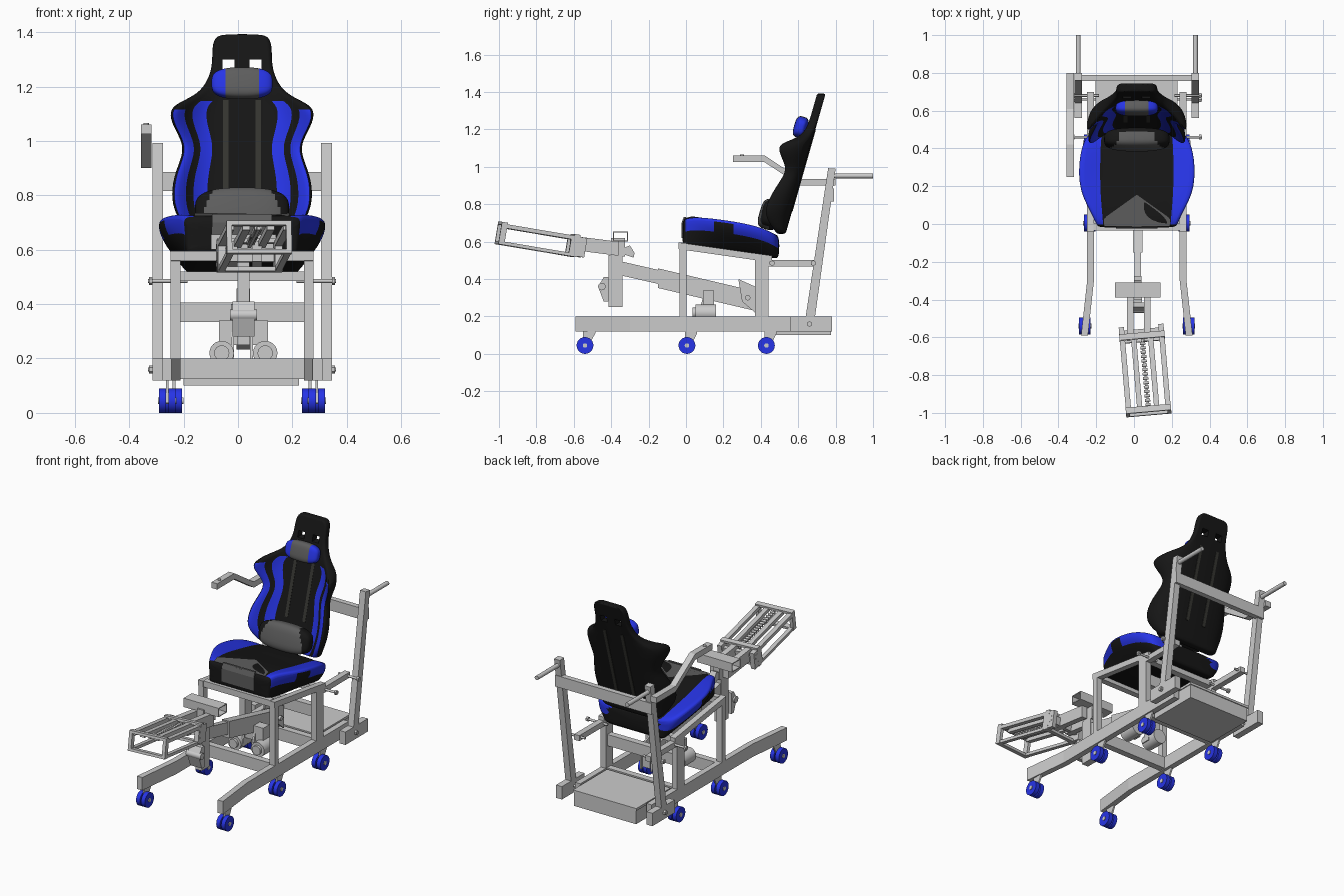
import bpy, bmesh, math
from mathutils import Matrix, Vector

if "Cube" in bpy.data.objects:
    bpy.data.objects.remove(bpy.data.objects["Cube"])

CX = 0.015  # symmetry plane of the chair

def material(name, rgb):
    m = bpy.data.materials.new(name)
    m.diffuse_color = (*rgb, 1)
    m.use_nodes = True
    m.node_tree.nodes["Principled BSDF"].inputs["Base Color"].default_value = m.diffuse_color
    return m

BLACK = material("black_fabric", (0.008, 0.008, 0.008))
BLUE = material("blue_fabric", (0.02, 0.035, 0.8))
DARK = material("grey_fabric", (0.11, 0.11, 0.11))
STRIPE = material("dark_stripe", (0.035, 0.035, 0.03))

def finish(name, bm, mats=(), smooth=False, subsurf=0):
    bmesh.ops.recalc_face_normals(bm, faces=bm.faces)
    me = bpy.data.meshes.new(name)
    bm.to_mesh(me)
    bm.free()
    ob = bpy.data.objects.new(name, me)
    bpy.context.collection.objects.link(ob)
    for m in mats:
        me.materials.append(m)
    if subsurf:
        ob.modifiers.new("round", "SUBSURF").levels = subsurf
        ob.modifiers["round"].render_levels = subsurf
    if smooth:
        bpy.context.view_layer.objects.active = ob
        ob.select_set(True)
        bpy.ops.object.shade_smooth_by_angle(angle=math.radians(40))
        ob.select_set(False)
    return ob

def box(name, lo, hi, mat=None, M=Matrix()):
    lo, hi = Vector(lo), Vector(hi)
    bm = bmesh.new()
    bmesh.ops.create_cube(bm, size=1, matrix=M @ Matrix.Translation((lo + hi) / 2) @ Matrix.Diagonal((*(hi - lo), 1)))
    return finish(name, bm, [mat] if mat else [])

def prism(name, pts, axis, a, b, mat=None):
    """Extrude a 2D outline along x (outline is y,z), y (x,z) or z (x,y)."""
    put = {"x": lambda u, v, t: (t, u, v), "y": lambda u, v, t: (u, t, v), "z": lambda u, v, t: (u, v, t)}[axis]
    bm = bmesh.new()
    lo = [bm.verts.new(put(*p, a)) for p in pts]
    hi = [bm.verts.new(put(*p, b)) for p in pts]
    bm.faces.new(lo)
    bm.faces.new(hi)
    for i in range(len(pts)):
        j = (i + 1) % len(pts)
        bm.faces.new((lo[i], lo[j], hi[j], hi[i]))
    return finish(name, bm, [mat] if mat else [])

def strip(name, path, h, x0, x1, mat=None):
    """Bent flat tube: y,z centre line with vertical depth h."""
    return prism(name, [(y, z + h / 2) for y, z in path] + [(y, z - h / 2) for y, z in reversed(path)], "x", x0, x1, mat)

def rod(name, p, q, r, mat=None, n=24):
    p, q = Vector(p), Vector(q)
    bm = bmesh.new()
    rot = (q - p).to_track_quat("Z", "Y").to_matrix().to_4x4()
    bmesh.ops.create_cone(bm, cap_ends=True, segments=n, radius1=r, radius2=r, depth=(q - p).length,
                          matrix=Matrix.Translation((p + q) / 2) @ rot)
    return finish(name, bm, [mat] if mat else [], smooth=True)

def loft(name, rings, pick, mats, subsurf=2):
    bm = bmesh.new()
    rows = [[bm.verts.new(p) for p in r] for r in rings]
    n = len(rows[0])
    for i in range(len(rows) - 1):
        for j in range(n):
            k = (j + 1) % n
            bm.faces.new((rows[i][j], rows[i][k], rows[i + 1][k], rows[i + 1][j])).material_index = pick(i, j)
    bm.faces.new(rows[0])
    bm.faces.new(rows[-1])
    return finish(name, bm, mats, True, subsurf)

def pillow(name, centre, size, tilt, pick, mats):
    bm = bmesh.new()
    bmesh.ops.create_uvsphere(bm, u_segments=32, v_segments=32, radius=1, matrix=Matrix.Rotation(math.pi / 2, 4, "Y"))
    for v in bm.verts:   # square the ends off
        v.co = [math.copysign(abs(c) ** e, c) for c, e in zip(v.co, (0.8, 0.6, 0.6))]
    for f in bm.faces:
        f.material_index = pick(f.calc_center_median())
    bm.transform(Matrix.Translation(centre) @ Matrix.Rotation(tilt, 4, "X") @ Matrix.Diagonal((*size, 1)))
    return finish(name, bm, mats, True)

# --- base frame, legs, posts and casters on both sides ---
for s, side in ((-1, "left"), (1, "right")):
    X = lambda d: CX + s * d
    prism("base_rail_" + side, [(X(.227), .69), (X(.227), -.3), (X(.259), -.59), (X(.295), -.59), (X(.263), -.3), (X(.263), .69)], "z", .12, .2)
    box("front_leg_" + side, (X(.245) - .018, -.035, .2), (X(.245) + .018, .002, .57))
    box("rear_leg_" + side, (X(.245) - .018, .37, .2), (X(.245) + .018, .44, .52))
    strip("seat_rail_" + side, [(-.04, .578), (.46, .507)], .036, X(.245) - .018, X(.245) + .018)
    box("link_bar_" + side, (X(.245) - .018, .43, .468), (X(.245) + .018, .70, .502))
    box("rear_bracket_" + side, (X(.31) - .02, .56, .12), (X(.31) + .02, .78, .2))
    prism("rear_post_" + side, [(.64, .2), (.69, .2), (.80, .99), (.76, .993)], "x", X(.31) - .02, X(.31) + .02)
    rod("push_handle_" + side, (X(.31), .77, .952), (X(.31), 1, .952), .013)
    for y, z in ((.66, .16), (.68, .485), (.46, .485)):
        rod("bolt_" + side, (X(.2), y, z), (X(.345), y, z), .007, n=12)
        rod("bolt_head_" + side, (X(.33), y, z), (X(.342), y, z), .015, n=6)
    for y, d in ((-.54, .275), (.005, .25), (.43, .25)):
        for o in (-.017, .017):
            rod("caster_wheel_" + side, (X(d + o) - .013, y, .045), (X(d + o) + .013, y, .045), .045, BLUE)
        rod("caster_axle_" + side, (X(d) - .034, y, .045), (X(d) + .034, y, .045), .012)
        prism("caster_fork_" + side, [(y - .015, .04), (y + .015, .035), (y + .055, .11), (y + .055, .122), (y - .01, .122), (y - .01, .1)], "x", X(d) - .005, X(d) + .005)

# cross members
box("base_crossbar_front", (-.215, -.02, .125), (.245, .02, .2))
box("base_crossbar_rear", (-.215, .39, .125), (.245, .43, .2))
box("middle_crossbar", (-.215, .385, .335), (.245, .425, .405))
box("front_seat_crossbar", (-.215, -.035, .558), (.245, .002, .596))
box("rear_seat_crossbar", (-.215, .40, .485), (.245, .44, .52))
box("push_crossbar", (-.315, .757, .815), (.345, .79, .885))
box("rear_box", (-.2, .45, .10), (.225, .775, .185))
box("rear_box_lid", (-.205, .445, .185), (.23, .78, .2))
strip("armrest", [(.25, 1.043), (.42, 1.043), (.61, .918), (.80, .918)], .036, -.357, -.318)
rod("armrest_hole_plug", (-.338, .3, 1.04), (-.338, .3, 1.066), .01)

# --- lifting beam and actuator ---
strip("inner_beam", [(-.36, .46), (.34, .30)], .075, .003, .037)
strip("outer_beam", [(-.15, .405), (.36, .285)], .105, -.005, .045)
box("beam_column", (-.002, -.415, .25), (.042, -.34, .53))
box("column_head", (-.002, -.40, .52), (.042, -.325, .62))
prism("column_clamp", [(-.47, .36), (-.44, .41), (-.415, .41), (-.415, .28), (-.44, .28)], "x", -.02, .06)
rod("clamp_knob", (-.03, -.45, .36), (.07, -.45, .36), .02)
prism("rear_hook", [(-.325, .57), (-.30, .58), (-.275, .54), (-.28, .515), (-.325, .53)], "x", 0, .04)
for x in (-.02, .05):   # pivot plates under the beam
    prism("beam_strut", [(.06, .2), (.11, .2), (.15, .33), (.10, .33)], "x", x - .006, x + .006)
    prism("pivot_plate", [(.28, .4), (.37, .36), (.37, .22), (.3, .28)], "x", x - .005, x + .005)
rod("pivot_pin", (-.04, .33, .3), (.07, .33, .3), .014)
box("actuator_block", (-.07, .09, .25), (.11, .15, .34))
for x in (-.06, .10):
    rod("actuator_motor", (x, .05, .22), (x, .16, .22), .045)
    rod("motor_cap", (x, .035, .22), (x, .05, .22), .028)

# open cross tube on top of the column
for lo, hi in (((-.39, .60), (-.31, .605)), ((-.39, .65), (-.31, .655)), ((-.39, .60), (-.385, .655)), ((-.315, .60), (-.31, .655))):
    box("cross_tube_wall", (-.10, *lo), (.14, *hi))

# --- foot rack, tilted up and turned slightly ---
for x in (-.02, .07):
    strip("rack_support", [(-.62, .595), (-.36, .562)], .075, x - .018, x + .018)
R = Matrix.Translation((.042, -.59, .577)) @ Matrix.Rotation(math.radians(5), 4, "Z") @ Matrix.Rotation(math.radians(-9.5), 4, "X")
for y in (-.01, -.405):
    for z in (-.06, .045):
        box("rack_end_bar", (-.12, y - .016, z), (.12, y + .016, z + .016), M=R)
    for x in (-.12, .10):
        box("rack_end_side", (x, y - .016, -.06), (x + .02, y + .016, .06), M=R)
for x in (-.105, -.045, .045, .105):
    box("rack_top_rail", (x - .014, -.4, .03), (x + .014, 0, .052), M=R)
for x in (-.105, .105):
    box("rack_bottom_rail", (x - .012, -.4, -.06), (x + .012, 0, -.042), M=R)
    box("rack_mount", (x - .014, -.04, -.055), (x + .014, .045, .05), M=R)
box("rack_rear_plate", (-.12, .005, -.02), (.12, .03, .03), M=R)
for i in range(15):
    y = -.05 - i * .0235
    rod("chain_roller", R @ Vector((-.014, y, .04)), R @ Vector((.014, y, .04)), .008, n=10)
box("chain_bar", (-.006, -.4, .03), (.006, 0, .042), M=R)

# --- backrest: front columns cup forward into side wings ---
def plane(z):
    return .49 + .285 * (z - .65)

rows = [(.64, .18, 0), (.66, .205, .03), (.72, .24, .10), (.78, .263, .13), (.87, .255, .11), (.95, .218, .07),
        (1.0, .222, .07), (1.07, .265, .135), (1.12, .267, .16), (1.145, .225, .08), (1.18, .15, .015),
        (1.25, .115, 0), (1.3, .11, 0), (1.35, .11, 0), (1.38, .10, 0), (1.393, .075, 0)]
front = [(0, 0), (.25, 0), (.5, .02), (.72, .35), (.77, .45), (1, 1)]
back = [(1, .75), (.88, .25), (.6, 0), (0, 0)]
front = [(-u, k) for u, k in reversed(front[1:])] + front
back = back + [(-u, k) for u, k in reversed(back[:-1])]
rings = [[(CX + u * w, plane(z) - k * F, z) for u, k in front] +
         [(CX + u * w, plane(z) + .045 - k * F, z) for u, k in back] for z, w, F in rows]
backrest = loft("backrest", rings, lambda i, j: int((j in (0, 9) and i < 8) or (j in (2, 7) and i < 9)), [BLACK, BLUE])
for s in (-1, 1):
    x = CX + s * .06
    for name, off, lo, hi in (("front_stripe", -.002, .82, 1.15), ("back_stripe", .044, .76, 1.2)):
        prism(name, [(plane(lo) + off, lo), (plane(hi) + off, hi), (plane(hi) + off + .004, hi), (plane(lo) + off + .004, lo)],
              "x", x - .01, x + .01, STRIPE)
    cut = box("slot_cutter", (x - .022 - s * .01, .5, 1.262), (x + .022 - s * .01, .85, 1.3), BLACK)
    cut.hide_render = True
    cut.hide_set(True)
    m = backrest.modifiers.new("slot", "BOOLEAN")
    m.operation, m.object = "DIFFERENCE", cut

# --- seat cushion: y, half width, wing height, centre height, underside ---
rows = [(-.02, .20, .69, .695, .60), (-.01, .215, .725, .73, .585), (.05, .24, .735, .73, .575), (.15, .295, .728, .715, .56),
        (.25, .313, .715, .69, .55), (.38, .305, .69, .665, .53), (.47, .27, .65, .645, .515), (.50, .22, .62, .63, .51)]
def seat_ring(y, w, t, c, b):
    half = [(0, c), (.15, c), (.18, c - .005), (w - .015, t), (w, t - .012), (w - .008, t - .065), (.205, b), (.19, b - .003), (0, b - .003)]
    return [(CX + x, y, z) for x, z in half] + [(CX - x, y, z) for x, z in reversed(half[1:-1])]
def seat_pick(i, j):
    j = min(j, 15 - j)
    return int(j in (2, 3) and i > 0 or j == 4 and i in (1, 2, 4, 5, 6))
loft("seat", [seat_ring(*r) for r in rows], seat_pick, [BLACK, BLUE])

# grey chevron on the seat top and panel on its front
bm = bmesh.new()
for s in (-1, 1):
    pts = [(0, -.015, .724), (0, .05, .731), (0, .155, .716), (s * .175, .03, .733), (s * .175, -.012, .722)]
    bm.faces.new([bm.verts.new((CX + x, y, z + .002)) for x, y, z in pts])
finish("seat_chevron", bm, [DARK])
prism("seat_front_panel", [(-.024, .62), (-.024, .70), (-.012, .732), (.0, .732), (.0, .62)], "x", CX - .11, CX + .11, DARK)

# --- pillows ---
pillow("neck_pillow", (CX, .613, 1.212), (.112, .036, .058), -.28, lambda c: int(abs(c.x) > .58), [DARK, BLUE])
pillow("lumbar_pillow", (CX, .447, .745), (.173, .055, .082), -.28,
       lambda c: int(abs(c.x) < .8 - .25 * max(c.z, 0) and c.y < .3), [BLACK, DARK])
